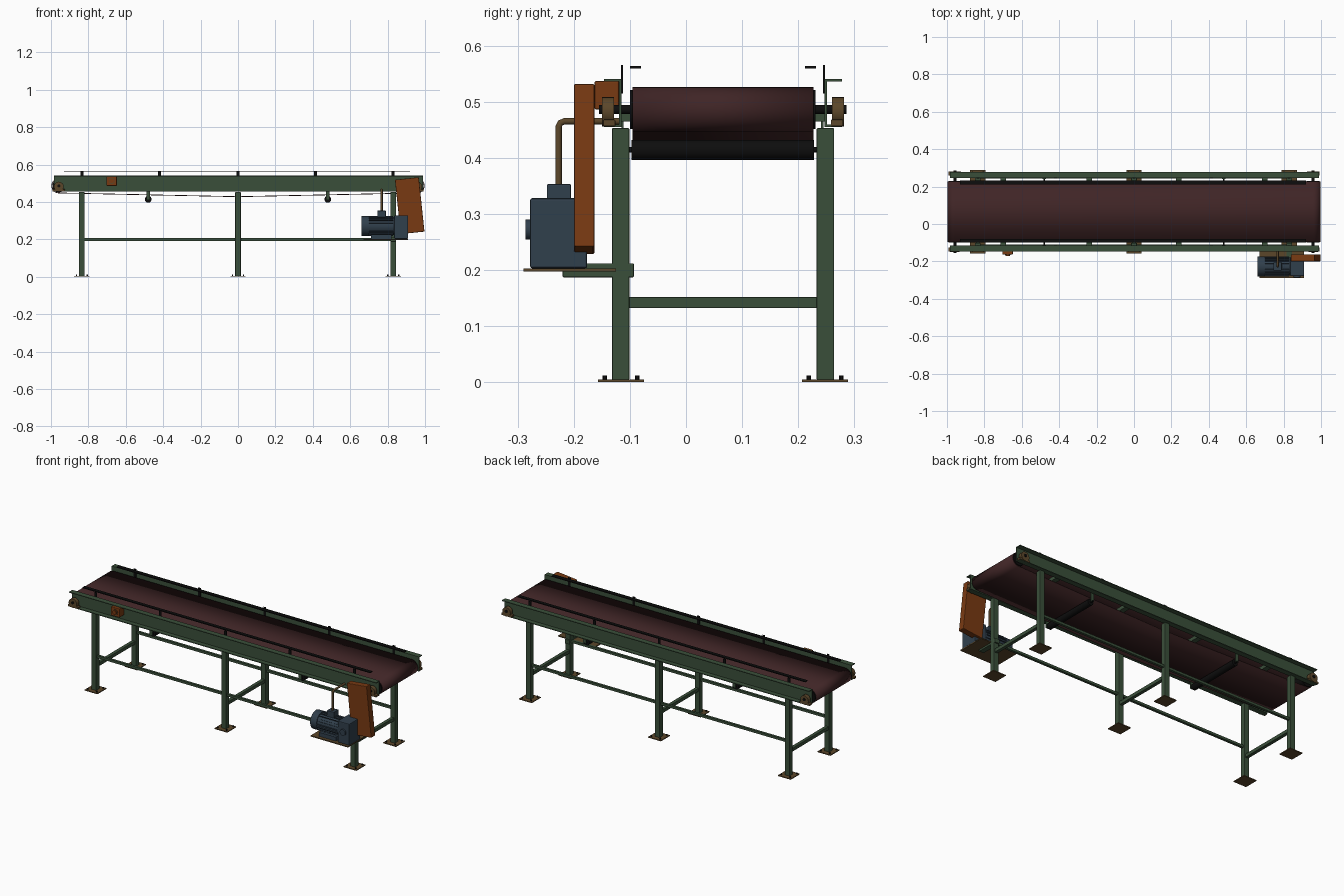
import bpy, bmesh, math
from mathutils import Matrix, Vector

if "Cube" in bpy.data.objects:
    bpy.data.objects.remove(bpy.data.objects["Cube"])


def material(name, rgb):
    m = bpy.data.materials.new(name)
    m.diffuse_color = (*rgb, 1)
    m.use_nodes = True
    m.node_tree.nodes["Principled BSDF"].inputs["Base Color"].default_value = m.diffuse_color
    return m


GREEN = material("frame green", (0.042, 0.078, 0.042))
BELT = material("belt maroon", (0.050, 0.018, 0.019))
BLACK = material("black steel", (0.004, 0.004, 0.004))
ORANGE = material("safety orange", (0.19, 0.042, 0.006))
BLUE = material("motor blue", (0.030, 0.050, 0.072))
BRASS = material("dull brass", (0.105, 0.062, 0.023))


def finish(name, bm, mat, smooth=False):
    me = bpy.data.meshes.new(name)
    bmesh.ops.recalc_face_normals(bm, faces=bm.faces)
    bm.to_mesh(me)
    bm.free()
    ob = bpy.data.objects.new(name, me)
    bpy.context.collection.objects.link(ob)
    me.materials.append(mat)
    if smooth:
        bpy.ops.object.select_all(action='DESELECT')
        ob.select_set(True)
        bpy.context.view_layer.objects.active = ob
        bpy.ops.object.shade_smooth_by_angle(angle=math.radians(35))
    return ob


def box(name, mat, x, y, z, bevel=0):
    """Box from (min, max) pairs."""
    bm = bmesh.new()
    bmesh.ops.create_cube(bm, size=1)
    for v in bm.verts:
        v.co = Vector([(a + b) / 2 + c * (b - a) for c, (a, b) in zip(v.co, (x, y, z))])
    if bevel:
        bmesh.ops.bevel(bm, geom=bm.edges[:], offset=bevel, segments=2, affect='EDGES', profile=0.5)
    return finish(name, bm, mat)


def rod(name, mat, a, b, r, sides=24):
    """Cylinder between two points."""
    a, b = Vector(a), Vector(b)
    bm = bmesh.new()
    rot = (b - a).to_track_quat('Z', 'Y').to_matrix().to_4x4()
    bmesh.ops.create_cone(bm, cap_ends=True, segments=sides, radius1=r, radius2=r,
                          depth=(b - a).length, matrix=Matrix.Translation((a + b) / 2) @ rot)
    return finish(name, bm, mat, True)


MID = 0.066                      # centre line of the belt
LEGS = (-0.835, 0.0, 0.83)
PX, PZ, PR = 0.958, 0.486, 0.040  # pulley centre and belt radius

# Belt loop: two wraps and a slack return run
pts = []
for side in (1, -1):
    for i in range(17):
        t = math.radians(90 - 180 * i / 16)
        pts.append((side * (PX + PR * math.cos(t)), PZ + side * PR * math.sin(t)))
    if side == 1:
        pts.append((0, 0.426))
bm = bmesh.new()
loops = [[bm.verts.new((x, y, z)) for x, z in pts] for y in (-0.095, 0.227)]
for i in range(len(pts)):
    j = (i + 1) % len(pts)
    bm.faces.new((loops[0][i], loops[0][j], loops[1][j], loops[1][i]))
belt = finish("belt", bm, BELT, True)
solid = belt.modifiers.new("thickness", 'SOLIDIFY')
solid.thickness = 0.004
# Thickness goes inwards whichever way the normals ended up
top = max(belt.data.polygons, key=lambda p: p.center.z)
solid.offset = -1 if top.normal.z > 0 else 1

# Pulleys, shafts and return rollers
for x in (-PX, PX):
    rod("pulley", BLACK, (x, -0.100, PZ), (x, 0.231, PZ), PR - 0.005, 32)
    rod("pulley_shaft", BLACK, (x, -0.155, PZ), (x, 0.286, PZ), 0.008)
for x in (-0.48, 0.48):
    rod("return_roller", BLACK, (x, -0.097, 0.414), (x, 0.228, 0.414), 0.018)
    rod("roller_axle", BLACK, (x, -0.115, 0.414), (x, 0.246, 0.414), 0.005, 12)
    for y in (-0.113, 0.243):
        box("roller_hanger", GREEN, (x - 0.01, x + 0.01), (y - 0.002, y + 0.002), (0.41, 0.47))

# Cross beams between the side rails, inside the belt loop
for x in (-0.7, -0.24, 0.24, 0.7):
    box("cross_beam", GREEN, (x - 0.015, x + 0.015), (-0.117, 0.247), (0.465, 0.485))

for s in (-1, 1):
    def ys(a, b):
        """Distances from the centre line to a sorted y range."""
        return tuple(sorted((MID + s * a, MID + s * b)))

    # Side rail: channel opening outwards
    profile = [(0.181, 0.455), (0.212, 0.455), (0.212, 0.459), (0.185, 0.459),
               (0.185, 0.536), (0.212, 0.536), (0.212, 0.540), (0.181, 0.540)]
    bm = bmesh.new()
    face = bm.faces.new([bm.verts.new((-0.985, MID + s * d, z)) for d, z in profile])
    ext = bmesh.ops.extrude_face_region(bm, geom=[face])
    bmesh.ops.translate(bm, vec=(1.975, 0, 0),
                        verts=[v for v in ext["geom"] if isinstance(v, bmesh.types.BMVert)])
    finish("side_rail", bm, GREEN)

    # Guide strip and its posts
    box("guide_strip", BLACK, (-0.93, 0.92), ys(0.146, 0.166), (0.559, 0.564))
    for x in (-0.835, -0.42, 0, 0.415, 0.83):
        box("guide_post", BLACK, (x - 0.008, x + 0.008), ys(0.178, 0.182), (0.515, 0.565))

    # Bearing blocks
    for x in (-PX, PX):
        box("bearing_foot", BRASS, (x - 0.034, x + 0.034), ys(0.192, 0.214), (0.456, 0.468), 0.002)
        rod("bearing_housing", BRASS, (x, MID + s * 0.194, PZ - 0.004),
            (x, MID + s * 0.216, PZ - 0.004), 0.026)

    # Legs, foot plates and anchor bolts
    for x in LEGS:
        box("leg", GREEN, (x - 0.015, x + 0.015), ys(0.167, 0.198), (0.004, 0.453), 0.002)
        box("foot_plate", BRASS, (x - 0.041, x + 0.041), ys(0.141, 0.223), (0, 0.005))
        for dx in (-0.029, 0.029):
            for d in (0.153, 0.211):
                rod("anchor_bolt", BLACK, (x + dx, MID + s * d, 0.004),
                    (x + dx, MID + s * d, 0.012), 0.004, 6)

    # Long stretcher
    box("stretcher", GREEN, (LEGS[0], LEGS[2]), ys(0.176, 0.190), (0.192, 0.206))

for x in LEGS:
    box("leg_brace", GREEN, (x - 0.010, x + 0.010), (-0.103, 0.234), (0.132, 0.152), 0.002)

# Motor shelf
box("shelf_arm", GREEN, (0.815, 0.845), (-0.220, -0.093), (0.187, 0.212), 0.002)
box("shelf_plate", BRASS, (0.67, 0.91), (-0.290, -0.125), (0.197, 0.203))

# Motor with cooling fins, gearbox and terminal box
MY, MZ = -0.227, 0.272
rod("motor_body", BLUE, (0.69, MY, MZ), (0.84, MY, MZ), 0.048, 32)
rod("motor_fan_cover", BLUE, (0.66, MY, MZ), (0.70, MY, MZ), 0.053, 32)
for i in range(20):
    t = math.tau * i / 20
    c, sn = math.cos(t), math.sin(t)
    fin = box("motor_fin", BLUE, (0.70, 0.83), (-0.0015, 0.0015), (0.045, 0.054))
    fin.matrix_world = Matrix.Translation((0, MY, MZ)) @ Matrix.Rotation(t, 4, 'X')
box("motor_foot", BLUE, (0.71, 0.82), (MY - 0.045, MY + 0.045), (0.203, 0.226))
box("gearbox", BLUE, (0.835, 0.91), (-0.278, -0.176), (0.203, 0.328), 0.004)
rod("gearbox_cap", BLUE, (0.872, -0.286, MZ), (0.872, -0.275, MZ), 0.018)
rod("gearbox_shaft", BLACK, (0.885, -0.18, MZ), (0.885, -0.165, MZ), 0.01)
box("terminal_box", BLUE, (0.745, 0.79), (-0.248, -0.205), (0.318, 0.353), 0.002)

# Cable conduit bent over to the side rail
cu = bpy.data.curves.new("conduit", 'CURVE')
cu.dimensions = '3D'
cu.bevel_depth = 0.006
cu.bevel_resolution = 3
path = [(-0.227, 0.35), (-0.227, 0.455), (-0.224, 0.462), (-0.217, 0.465), (-0.115, 0.465)]
sp = cu.splines.new('POLY')
sp.points.add(len(path) - 1)
for p, (y, z) in zip(sp.points, path):
    p.co = (0.768, y, z, 1)
cu.materials.append(BRASS)
bpy.context.collection.objects.link(bpy.data.objects.new("conduit", cu))

# Tilted drive guard
guard = box("drive_guard", ORANGE, (-0.064, 0.064), (-0.200, -0.163), (-0.146, 0.146), 0.003)
guard.matrix_world = Matrix.Translation((0.918, 0, 0.380)) @ Matrix.Rotation(math.radians(-6), 4, 'Y')

# Control box with its push button
box("control_box", ORANGE, (-0.703, -0.648), (-0.163, -0.119), (0.486, 0.537), 0.003)
rod("button_collar", BRASS, (-0.675, -0.166, 0.512), (-0.675, -0.160, 0.512), 0.016)
rod("push_button", ORANGE, (-0.675, -0.172, 0.512), (-0.675, -0.160, 0.512), 0.012)
